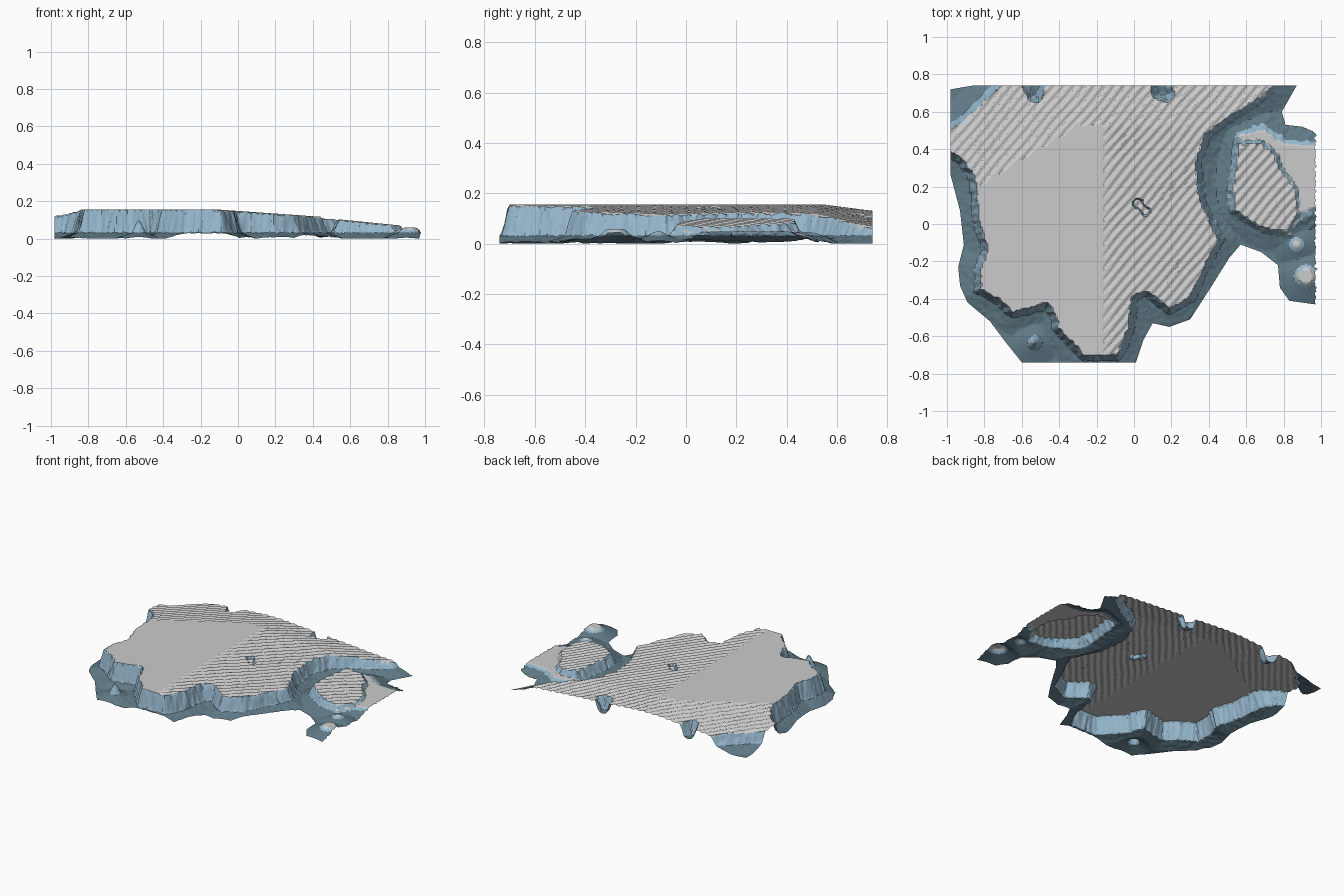
import bpy, bmesh, math
from mathutils import noise, Vector

if "Cube" in bpy.data.objects:
    bpy.data.objects.remove(bpy.data.objects["Cube"])

STEP = 0.01

# outline of the whole sheet (foot of the skirt), then the raised areas
OUTER = [(-.98, .72), (-.86, .74), (.87, .74), (.83, .67), (.79, .60), (.81, .53), (.90, .52),
         (.97, .49), (.97, -.43), (.83, -.41), (.78, -.34), (.77, -.22), (.68, -.15), (.57, -.11),
         (.51, -.18), (.41, -.34), (.30, -.51), (.19, -.55), (.10, -.53), (.05, -.62), (.01, -.74),
         (-.60, -.74), (-.68, -.64), (-.77, -.52), (-.89, -.42), (-.93, -.33), (-.94, -.23),
         (-.91, -.11), (-.93, .07), (-.98, .26)]
PLATEAU = [(-1.05, .39), (-.98, .39), (-.91, .34), (-.85, .25), (-.83, .02), (-.78, -.14), (-.82, -.24),
           (-.82, -.35), (-.72, -.40), (-.65, -.47), (-.56, -.45), (-.46, -.42), (-.42, -.48),
           (-.40, -.56), (-.32, -.64), (-.27, -.70), (-.09, -.70), (-.03, -.56), (-.01, -.38),
           (.07, -.36), (.19, -.45), (.30, -.39), (.37, -.24), (.45, -.08), (.41, 0), (.35, .13),
           (.33, .32), (.38, .48), (.48, .56), (.62, .64), (.72, .72), (.75, .78), (.20, .78),
           (.21, .69), (.18, .65), (.10, .67), (.08, .78), (-.46, .78), (-.50, .65), (-.56, .66),
           (-.62, .78), (-.69, .76), (-.80, .66), (-.93, .53), (-1.05, .48)]
ISLAND = [(.56, .43), (.68, .43), (.75, .37), (.78, .29), (.86, .19), (.87, .05), (.82, -.04),
          (.70, -.02), (.62, .02), (.54, .08), (.53, .18), (.55, .32)]
SHELF = [(.57, .46), (.68, .50), (.80, .42), (1.02, .40), (1.02, .12), (.88, .06), (.7, .2)]


def nearest(poly, x, y):
    """Signed distance to a polygon (negative inside) and the closest outline point."""
    best, point, inside = 1e9, None, False
    ax, ay = poly[-1]
    for bx, by in poly:
        dx, dy = bx - ax, by - ay
        t = min(1, max(0, ((x - ax) * dx + (y - ay) * dy) / (dx * dx + dy * dy)))
        px, py = ax + t * dx, ay + t * dy
        d = (x - px) ** 2 + (y - py) ** 2
        if d < best:
            best, point = d, (px, py)
        if (ay > y) != (by > y) and x < ax + (y - ay) * dx / dy:
            inside = not inside
        ax, ay = bx, by
    return (-1 if inside else 1) * math.sqrt(best), point


def cliff(d, top):
    """Steep cliff down to a gently sloping skirt."""
    foot = min(.034, top)
    if d <= 0:
        return top
    if d < .03:
        return top + (foot - top) * d / .03
    return max(.002, foot * (1 - (d - .03) / .095))


def height(x, y):
    ripple = .004 * math.sin((x - .85 * y) * 115 + 1.5 * noise.noise(Vector((x * 4, y * 4, 2))))
    flute = .009 * noise.noise(Vector((x * 35, y * 35, 0)))
    # main plateau: flat crown, rippled slopes to the right and the back
    drop = .07 * max(0, x + .16) + .13 * max(0, y - .52 - .6 * min(0, x + .3))
    main = .157 if drop <= 0 else min(.157, .157 - drop + ripple)
    z = cliff(nearest(PLATEAU, x, y)[0] + flute, main)
    # island, low shelf beside it, small islet and rock spire
    if x > .35:
        z = max(z, cliff(nearest(ISLAND, x, y)[0] + flute, .1 - .1 * (x - .55) + ripple))
        ds = nearest(SHELF, x, y)[0]
        z = max(z, .048 - .35 * max(0, ds + flute * 2))
        z = max(z, cliff(math.hypot(x - .92, y + .28) - .035, .06))
        z = max(z, cliff(math.hypot(x - .87, y + .11) - .012, .05))
    if x < -.3 and y < -.4:
        z = max(z, cliff(math.hypot(x + .53, y + .635) - .008, .10))
    # narrow pit in the plateau
    u, v = (x - .04) + (y - .09), (x - .04) - (y - .09)
    if abs(u) < .03 and abs(v) < .07:
        z -= .022
    return max(z, 0)


# grid of quads whose centres lie inside the outline
bm = bmesh.new()
verts = {}


def vert(i, j):
    if (i, j) not in verts:
        verts[i, j] = bm.verts.new((i * STEP, j * STEP, 0))
    return verts[i, j]


for i in range(-98, 98):
    for j in range(-74, 74):
        if nearest(OUTER, (i + .5) * STEP, (j + .5) * STEP)[0] < 0:
            bm.faces.new([vert(i, j), vert(i + 1, j), vert(i + 1, j + 1), vert(i, j + 1)])

# snap the border to the outline, then raise the terrain
for v in bm.verts:
    if v.is_boundary:
        v.co.x, v.co.y = nearest(OUTER, v.co.x, v.co.y)[1]
    if v.is_boundary and v.co.x > .96:
        v.co.x += .02 * noise.noise(Vector((3, v.co.y * 60, 7)))
    v.co.z = height(v.co.x, v.co.y)
bmesh.ops.dissolve_degenerate(bm, dist=1e-5, edges=bm.edges)
bmesh.ops.triangulate(bm, faces=[f for f in bm.faces if len(f.verts) > 3])
low = min(v.co.z for v in bm.verts)
for v in bm.verts:
    v.co.z -= low
bm.normal_update()

# colour by height and slope: pale ice top, blue cliff, dark skirt
for f in bm.faces:
    z = f.calc_center_median().z
    if f.normal.z < 0:
        f.normal_flip()
    if z < .034:
        f.material_index = 2
    elif f.normal.z < .75 or z < .043:
        f.material_index = 1

mesh = bpy.data.meshes.new("ice_terrain")
bm.to_mesh(mesh)
bm.free()
for name, col in (("pale_ice", (.68, .69, .71, 1)), ("blue_cliff", (.30, .47, .60, 1)),
                  ("dark_skirt", (.12, .20, .25, 1))):
    mat = bpy.data.materials.new(name)
    mat.diffuse_color = col
    mat.use_nodes = True
    mat.node_tree.nodes["Principled BSDF"].inputs["Base Color"].default_value = mat.diffuse_color
    mesh.materials.append(mat)
obj = bpy.data.objects.new("ice_terrain", mesh)
bpy.context.collection.objects.link(obj)
